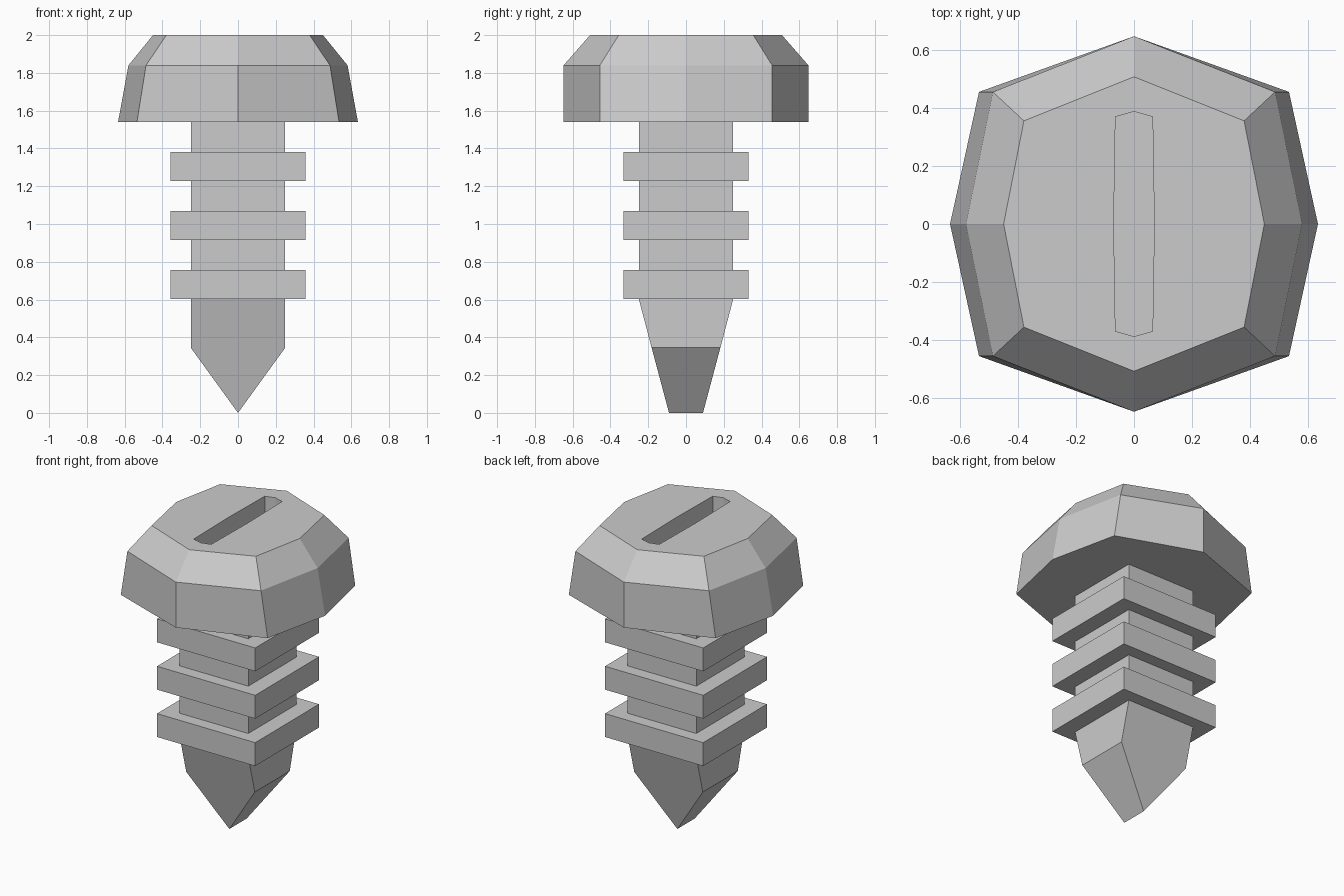
import bpy
import bmesh

if "Cube" in bpy.data.objects:
    bpy.data.objects.remove(bpy.data.objects["Cube"])


def section(cx, cy, mx, my):
    """Eight points, counter-clockwise: corners (cx, cy), side midpoints mx and my."""
    return [(mx, 0), (cx, cy), (0, my), (-cx, cy),
            (-mx, 0), (-cx, -cy), (0, -my), (cx, -cy)]


def rect(x, y):
    return (x, y, x, y)


def loft(name, levels, cap_end=False):
    """Skin a stack of (z, section values) into one flat-shaded object."""
    bm = bmesh.new()
    rings = [[bm.verts.new((x, y, z)) for x, y in section(*s)] for z, s in levels]
    for low, high in zip(rings, rings[1:]):
        for i in range(8):
            j = (i + 1) % 8
            bm.faces.new((low[i], low[j], high[j], high[i]))
    if cap_end:
        bm.faces.new(rings[-1])
    bmesh.ops.remove_doubles(bm, verts=bm.verts, dist=1e-4)
    mesh = bpy.data.meshes.new(name)
    bm.to_mesh(mesh)
    bm.free()
    obj = bpy.data.objects.new(name, mesh)
    bpy.context.collection.objects.link(obj)
    return obj


CORE = rect(0.25, 0.25)
RIDGE = rect(0.358, 0.332)
HEAD_BASE = 1.54

# Shank: chisel point, then three square ridges on a square core
shank = [(0.0, rect(0, 0.09)), (0.345, rect(0.25, 0.182)), (0.603, CORE)]
for k in range(3):
    bottom = 0.603 + 0.312 * k
    top = bottom + 0.154
    shank += [(bottom, RIDGE), (top, RIDGE), (top, CORE)]
    shank.append((bottom + 0.312 if k < 2 else HEAD_BASE, CORE))
loft("shank", shank)

# Head: underside, octagonal sides, bevel, flat top and recessed slot
SLOT = (0.064, 0.37, 0.07, 0.388)
loft("head", [
    (HEAD_BASE, CORE),
    (HEAD_BASE, (0.535, 0.456, 0.635, 0.648)),
    (1.84, (0.487, 0.456, 0.58, 0.648)),
    (2.0, (0.38, 0.356, 0.45, 0.508)),
    (2.0, SLOT),
    (1.88, SLOT),
], cap_end=True)
